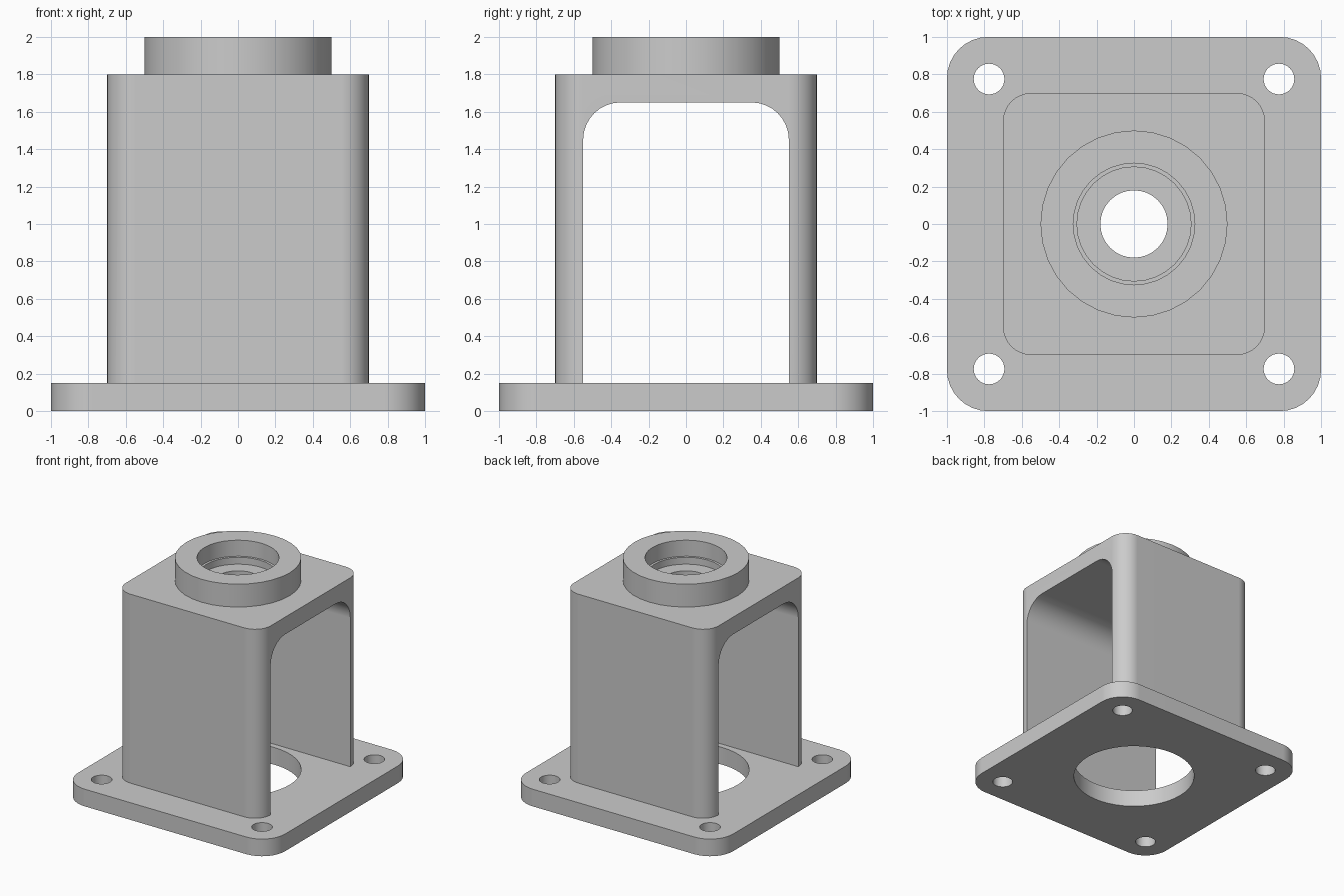
import bpy, bmesh, math

cube = bpy.data.objects.get("Cube")
if cube:
    bpy.data.objects.remove(cube, do_unlink=True)

grey = bpy.data.materials.new("cast_grey")
grey.use_nodes = True
colour = (0.6, 0.6, 0.6, 1)
grey.diffuse_color = colour
grey.node_tree.nodes["Principled BSDF"].inputs["Base Color"].default_value = colour


def arc(cx, cy, r, start, end, steps):
    """Points on an arc, angles in degrees."""
    angles = [math.radians(start + (end - start) * i / steps) for i in range(steps + 1)]
    return [(cx + r * math.cos(a), cy + r * math.sin(a)) for a in angles]


def rounded_square(half, r):
    c = half - r
    pts = []
    for i, (sx, sy) in enumerate([(1, 1), (-1, 1), (-1, -1), (1, -1)]):
        pts += arc(sx * c, sy * c, r, 90 * i, 90 * i + 90, 8)
    return pts


def prism(name, points, low, high, axis="z"):
    """Extrude a closed outline along z, or a y-z outline along x."""
    place = (lambda u, v, w: (u, v, w)) if axis == "z" else (lambda u, v, w: (w, u, v))
    bm = bmesh.new()
    face = bm.faces.new([bm.verts.new(place(u, v, low)) for u, v in points])
    top = bmesh.ops.extrude_face_region(bm, geom=[face])["geom"]
    shift = place(0, 0, high - low)
    bmesh.ops.translate(bm, verts=[g for g in top if isinstance(g, bmesh.types.BMVert)], vec=shift)
    bmesh.ops.recalc_face_normals(bm, faces=bm.faces)
    mesh = bpy.data.meshes.new(name)
    bm.to_mesh(mesh)
    bm.free()
    mesh.materials.append(grey)
    obj = bpy.data.objects.new(name, mesh)
    bpy.context.collection.objects.link(obj)
    return obj


def cylinder(name, r, low, high, x=0, y=0, steps=32):
    return prism(name, arc(x, y, r, 0, 360, steps)[:-1], low, high)


def combine(target, tool, operation):
    """Apply a boolean and discard the tool."""
    mod = target.modifiers.new("boolean", "BOOLEAN")
    mod.operation, mod.object, mod.solver = operation, tool, "EXACT"
    bpy.context.view_layer.objects.active = target
    bpy.ops.object.modifier_apply(modifier=mod.name)
    bpy.data.objects.remove(tool, do_unlink=True)


# Arched yoke, open through the sides
yoke = prism("yoke", rounded_square(0.7, 0.15), 0.05, 1.8)
arch = [(-0.55, 0), (0.55, 0)] + arc(0.35, 1.45, 0.2, 0, 90, 8) + arc(-0.35, 1.45, 0.2, 90, 180, 8)
combine(yoke, prism("arch_cutter", arch, -1, 1, "x"), "DIFFERENCE")

# Base plate carrying the yoke, with a raised collar on the roof
housing = prism("bearing_housing", rounded_square(1, 0.22), 0, 0.15)
combine(housing, yoke, "UNION")
combine(housing, cylinder("collar", 0.5, 1.72, 2), "UNION")

# Stepped bore through collar and roof
for r, low in [(0.325, 1.86), (0.305, 1.8), (0.18, 1.5)]:
    combine(housing, cylinder("bore_cutter", r, low, 2.1), "DIFFERENCE")

# Large centre opening and four bolt holes in the base
combine(housing, cylinder("opening_cutter", 0.5, -0.1, 0.3, steps=48), "DIFFERENCE")
for x in (-0.775, 0.775):
    for y in (-0.775, 0.775):
        combine(housing, cylinder("bolt_cutter", 0.082, -0.1, 0.3, x, y), "DIFFERENCE")

# Smooth fillets and bores, crisp edges
bpy.ops.object.select_all(action="DESELECT")
housing.select_set(True)
bpy.context.view_layer.objects.active = housing
bpy.ops.object.shade_smooth_by_angle(angle=math.radians(30))
weighted = housing.modifiers.new("weighted_normals", "WEIGHTED_NORMAL")
weighted.keep_sharp = True
